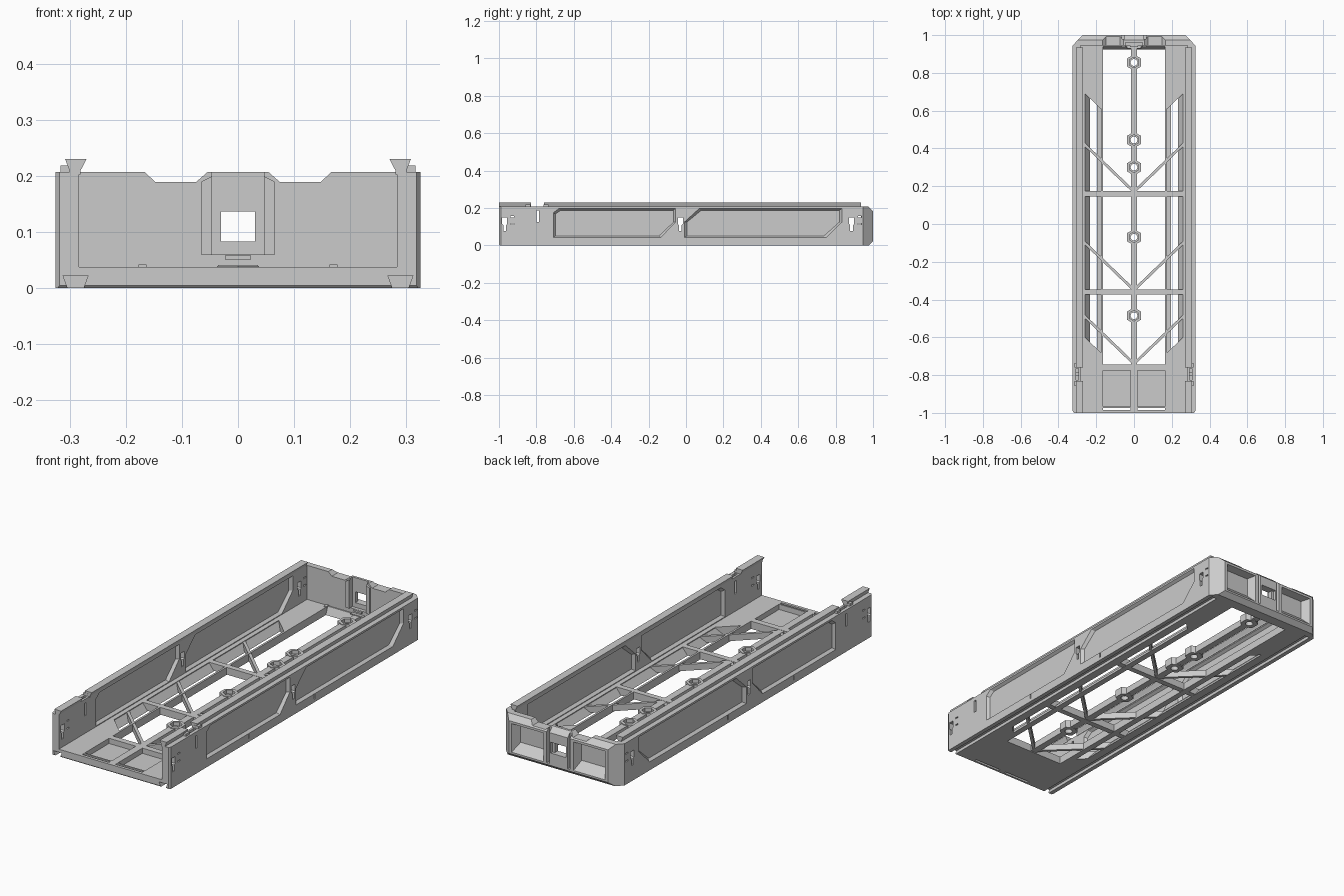
import bpy, bmesh, math

AX = {'x': lambda a, b, t: (t, a, b), 'y': lambda a, b, t: (a, t, b), 'z': lambda a, b, t: (a, b, t)}


def loft(name, axis, p0, t0, p1, t1, flip=1, shear=0):
    """Closed solid between two matching outlines; flip=-1 mirrors in x."""
    bm = bmesh.new()
    rings = []
    for pts, t in ((p0, t0), (p1, t1)):
        ring = []
        for a, b in pts:
            x, y, z = AX[axis](a, b, t)
            ring.append(bm.verts.new((x * flip, y + shear * (x - 0.26), z)))
        rings.append(ring)
    n = len(p0)
    bm.faces.new(rings[0])
    bm.faces.new(rings[1])
    for i in range(n):
        j = (i + 1) % n
        bm.faces.new((rings[0][i], rings[0][j], rings[1][j], rings[1][i]))
    bmesh.ops.recalc_face_normals(bm, faces=bm.faces)
    me = bpy.data.meshes.new(name)
    bm.to_mesh(me)
    bm.free()
    ob = bpy.data.objects.new(name, me)
    bpy.context.scene.collection.objects.link(ob)
    return ob


def prism(name, axis, pts, t0, t1, flip=1, shear=0):
    return loft(name, axis, pts, t0, pts, t1, flip, shear)


def rect(a0, a1, b0, b1):
    return [(a0, b0), (a1, b0), (a1, b1), (a0, b1)]


def box(name, x0, x1, y0, y1, z0, z1, flip=1):
    return prism(name, 'z', rect(x0, x1, y0, y1), z0, z1, flip)


def ngon(n, r, y, rot=0.0):
    return [(r * math.cos(rot + math.tau * i / n), y + r * math.sin(rot + math.tau * i / n)) for i in range(n)]


def carve(ob, cutters):
    for c in cutters:
        m = ob.modifiers.new('cut', 'BOOLEAN')
        m.operation, m.solver, m.object = 'DIFFERENCE', 'EXACT', c
    me = bpy.data.meshes.new_from_object(ob.evaluated_get(bpy.context.evaluated_depsgraph_get()))
    ob.modifiers.clear()
    ob.data = me
    for c in cutters:
        bpy.data.objects.remove(c)


# Main shell: outline with chamfered rear corners and slightly broken front corners
outline = [(-0.318, -1), (0.318, -1), (0.325, -0.99), (0.325, 0.945), (0.272, 1),
           (-0.272, 1), (-0.325, 0.945), (-0.325, -0.99)]
body = prism('tray_body', 'z', outline, 0, 0.207)
cuts = [box('c', -0.283, 0.283, -1.1, 0.945, 0.038, 0.3)]

# Front lower and rear upper/lower edge chamfers
cuts.append(prism('c', 'x', [(-1.01, -0.01), (-0.985, -0.01), (-1.01, 0.015)], -0.4, 0.4))
cuts.append(prism('c', 'x', [(0.97, 0.211), (1.01, 0.211), (1.01, 0.174)], -0.4, 0.4))
cuts.append(prism('c', 'x', [(0.965, -0.01), (1.01, -0.01), (1.01, 0.03)], -0.4, 0.4))

# Central floor opening with a sloped rear edge
cuts.append(prism('c', 'x', [(-0.745, -0.01), (0.92, -0.01), (0.944, 0.05), (-0.745, 0.05)], -0.165, 0.165))

# Keyholes, spring slots and small slits through both walls
for y in (-0.97, -0.03, 0.885):
    key = [(y - 0.007, 0.078), (y + 0.007, 0.078), (y + 0.007, 0.108), (y + 0.013, 0.114),
           (y + 0.013, 0.148), (y - 0.013, 0.148), (y - 0.013, 0.114), (y - 0.007, 0.108)]
    cuts.append(prism('c', 'x', key, -0.4, 0.4))
for y in (-0.928, 0.928):
    for z in (0.115, 0.153):
        cuts.append(box('c', -0.4, 0.4, y - 0.009, y + 0.009, z - 0.003, z + 0.003))
cuts.append(box('c', -0.4, 0.4, -0.799, -0.786, 0.125, 0.188))

panels = [
    [(-0.71, 0.041), (-0.71, 0.175), (-0.68, 0.198), (-0.055, 0.198), (-0.055, 0.125), (-0.135, 0.041)],
    [(-0.01, 0.041), (-0.01, 0.125), (0.07, 0.198), (0.835, 0.198), (0.835, 0.125), (0.75, 0.041)]]
for s in (1, -1):
    # Wall panels, recessed from outside and inside
    for p in panels:
        cy = (p[0][0] + p[3][0]) / 2
        small = [(cy + (y - cy) * 0.965, 0.12 + (z - 0.12) * 0.87) for y, z in p]
        cuts.append(loft('c', 'x', p, 0.326, small, 0.311, s))
        cuts.append(loft('c', 'x', p, 0.282, small, 0.297, s))
    # Dovetail grooves under the tray
    cuts.append(prism('c', 'y', [(0.277, -0.004), (0.302, -0.004), (0.312, 0.023), (0.267, 0.023)], -1.1, 0.94, s))
    # Long side slots with slanted ends and a sloped outer flank
    slot = [(0.175, 0.05), (0.175, 0.012), (0.195, 0.012), (0.195, -0.01), (0.226, -0.01), (0.26, 0.034), (0.26, 0.05)]
    cuts.append(prism('c', 'y', slot, -0.6, 0.69, s, 0.95))
    # Front floor pockets and slits
    cuts.append(box('c', 0.018, 0.165, -0.965, -0.775, 0.012, 0.05, s))
    cuts.append(box('c', 0.018, 0.165, -0.985, -0.973, -0.01, 0.05, s))
    # Rear wall top notches
    cuts.append(prism('c', 'y', [(0.043, 0.217), (0.075, 0.189), (0.147, 0.189), (0.177, 0.217)], 0.9, 1.1, s))
    # Rear outer pockets
    cuts.append(loft('c', 'y', rect(0.082, 0.258, 0.028, 0.172), 1.002, rect(0.1, 0.235, 0.07, 0.165), 0.96, s))
    # Grooves beside the rear latch
    cuts.append(box('c', 0.05, 0.064, 0.98, 1.1, 0.03, 0.3, s))
    # Small marks low on the wall, rail gap notch
    for y in (-0.38, 0.135):
        cuts.append(box('c', 0.319, 0.4, y - 0.003, y + 0.003, 0.016, 0.039, s))
    cuts.append(box('c', 0.294, 0.308, -0.825, -0.765, 0.15, 0.3, s))

# Rear latch recess, outer step and window
cuts.append(prism('c', 'y', [(-0.046, 0.06), (0.046, 0.06), (0.046, 0.3), (-0.046, 0.3)], 0.9, 0.962))
cuts.append(box('c', -0.043, 0.043, 0.985, 1.1, 0.083, 0.137))
cuts.append(box('c', -0.03, 0.03, 0.9, 1.1, 0.083, 0.137))
carve(body, cuts)

# Rear latch frame and tab
for s, side in ((1, 'right'), (-1, 'left')):
    prism('latch_post_' + side, 'y', [(0.046, 0.059), (0.065, 0.059), (0.065, 0.19), (0.046, 0.2)], 0.936, 0.95, s)
box('latch_tab', -0.022, 0.022, 0.938, 0.95, 0.05, 0.059)
box('latch_foot', -0.036, 0.036, 0.93, 0.95, 0.035, 0.041)

# Dovetail rails on the wall tops, with clip ends at the gap
rail = [(0.281, 0.203), (0.3, 0.203), (0.3, 0.209), (0.308, 0.23), (0.27, 0.23), (0.281, 0.209)]
for s, side in ((1, 'right'), (-1, 'left')):
    prism('front_rail_' + side, 'y', rail, -1, -0.83, s)
    prism('long_rail_' + side, 'y', rail, -0.76, 0.935, s)
    for i, y in enumerate((-0.845, -0.748)):
        box('rail_clip_%s_%d' % (side, i), 0.288, 0.316, y - 0.013, y + 0.013, 0.2, 0.219, s)
    box('floor_stop_' + side, 0.163, 0.177, 0.925, 0.95, 0.036, 0.042, s)

# Floor spine with hexagonal bosses
spine = box('floor_spine', -0.017, 0.017, -0.76, 0.95, 0.004, 0.037)
bosses = (0.855, 0.445, 0.30, -0.07, -0.485)
carve(spine, [prism('c', 'z', ngon(6, 0.034, y, math.pi / 6), -0.1, 0.1) for y in bosses])
for i, y in enumerate(bosses):
    b = prism('screw_boss_%d' % i, 'z', ngon(6, 0.043, y, math.pi / 6), 0.002, 0.04)
    carve(b, [prism('c', 'z', ngon(16, 0.018, y), -0.1, 0.1),
              prism('c', 'z', ngon(6, 0.028, y, math.pi / 6), 0.022, 0.1)])

# Cross beams and diagonal braces
for i, y in enumerate((0.16, -0.36)):
    box('cross_beam_%d' % i, -0.265, 0.265, y - 0.014, y + 0.014, 0.002, 0.038)
for i, y in enumerate((0.165, -0.355, -0.745)):
    for s, side in ((1, 'right'), (-1, 'left')):
        prism('diagonal_brace_%s_%d' % (side, i), 'z',
              [(0, y - 0.005), (0.265, y + 0.25), (0.265, y + 0.27), (0, y + 0.015)], 0.005, 0.036, s)
